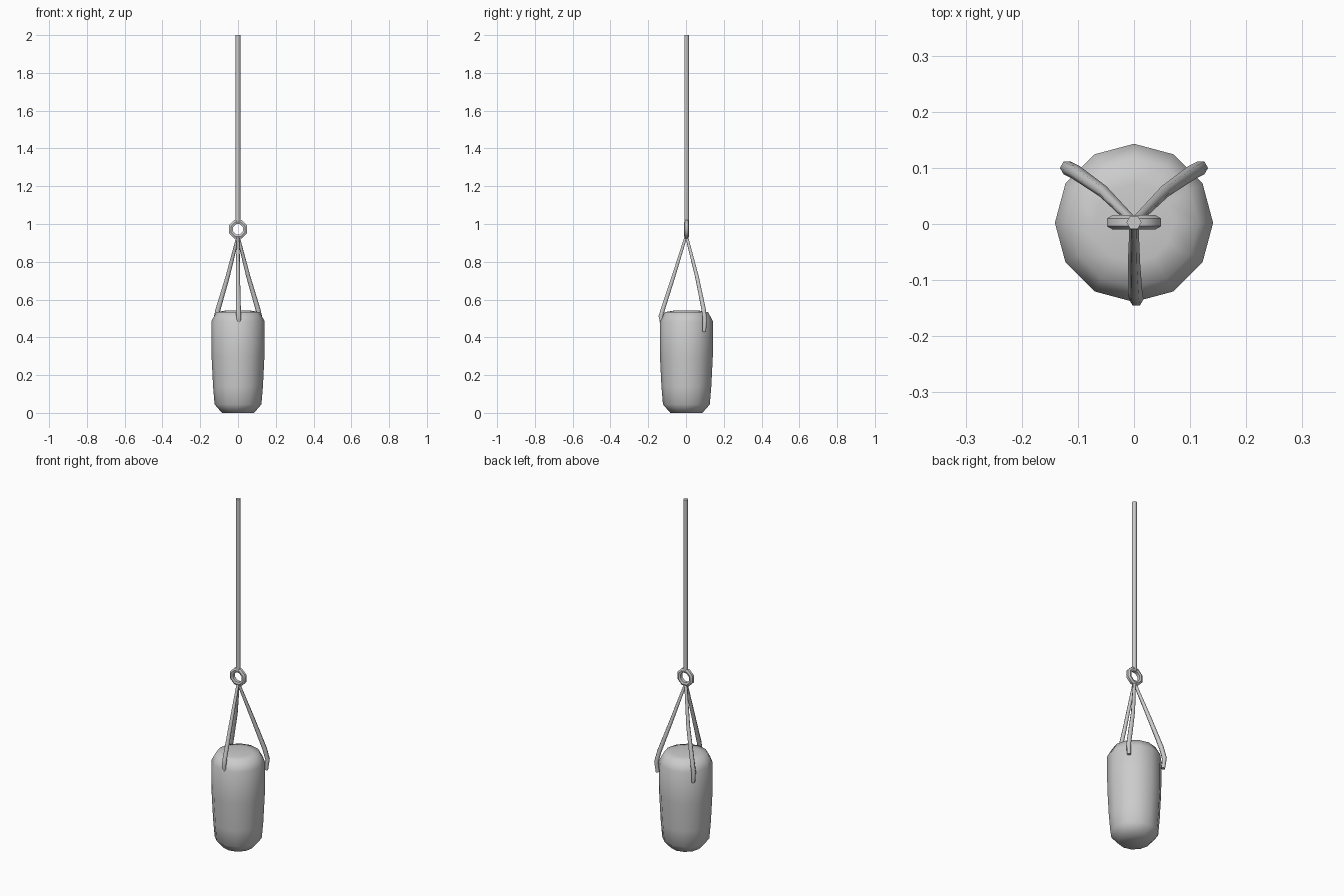
import bpy, bmesh, math
from mathutils import Vector

if "Cube" in bpy.data.objects:
    bpy.data.objects.remove(bpy.data.objects["Cube"])

grey = bpy.data.materials.new("plain grey")
grey.diffuse_color = (0.6, 0.6, 0.6, 1)
grey.use_nodes = True
grey.node_tree.nodes["Principled BSDF"].inputs["Base Color"].default_value = grey.diffuse_color


def finish(name, bm, angle):
    bmesh.ops.recalc_face_normals(bm, faces=bm.faces)
    me = bpy.data.meshes.new(name)
    bm.to_mesh(me)
    bm.free()
    me.materials.append(grey)
    ob = bpy.data.objects.new(name, me)
    bpy.context.collection.objects.link(ob)
    bpy.context.view_layer.objects.active = ob
    ob.select_set(True)
    bpy.ops.object.shade_smooth_by_angle(angle=math.radians(angle))
    ob.select_set(False)
    return ob


def skin(bm, rings, closed=False, caps=True):
    """Join equal-length rings of points into a tube."""
    loops = [[bm.verts.new(p) for p in r] for r in rings]
    n = len(loops[0])
    pairs = list(zip(loops, loops[1:]))
    if closed:
        pairs.append((loops[-1], loops[0]))
    for a, b in pairs:
        for i in range(n):
            bm.faces.new((a[i], a[(i + 1) % n], b[(i + 1) % n], b[i]))
    if caps and not closed:
        bm.faces.new(loops[0])
        bm.faces.new(loops[-1])


def tube(name, path, radii, sides=6):
    """Sweep a polygon along a path with a radius at each point."""
    pts = [Vector(p) for p in path]
    rings = []
    for i, p in enumerate(pts):
        t = (pts[min(i + 1, len(pts) - 1)] - pts[max(i - 1, 0)]).normalized()
        side = t.cross(Vector((0.0, 1.0, 0.02))).normalized()
        up = side.cross(t)
        rings.append([p + radii[i] * (side * math.cos(k * math.tau / sides)
                                      + up * math.sin(k * math.tau / sides))
                      for k in range(sides)])
    bm = bmesh.new()
    skin(bm, rings)
    return finish(name, bm, 65)


# Bag body: twelve-sided lathe with rounded shoulders and a tapered base
profile = [(0.085, 0.003), (0.124, 0.045), (0.132, 0.14), (0.14, 0.30),
           (0.141, 0.485), (0.115, 0.533), (0.07, 0.541)]
bm = bmesh.new()
skin(bm, [[(r * math.cos(k * math.tau / 12), r * math.sin(k * math.tau / 12) + 0.002, z)
           for k in range(12)] for r, z in profile])
bm.verts.ensure_lookup_table()
low = min(v.co.z for v in bm.verts)
for v in bm.verts:
    if v.co.z == low:
        v.co.z = 0
finish("bag_body", bm, 65)

# Ring: octagonal loop facing front
bm = bmesh.new()
rings = []
for k in range(8):
    a = (k + 0.5) * math.tau / 8
    rings.append([(r * math.cos(a), y, 0.972 + r * math.sin(a))
                  for r, y in ((0.029, -0.006), (0.041, -0.01), (0.052, -0.004),
                               (0.052, 0.010), (0.041, 0.016), (0.029, 0.012))])
skin(bm, rings, closed=True)
finish("hanging_ring", bm, 50)

# Long hanging rope
tube("hanging_rope", [(0, 0.003, 1.005), (0, 0.003, 1.5), (0, 0.003, 2.0)], [0.0135] * 3)

# Three straps from the ring to the bag
tube("front_strap", [(0, 0, 0.935), (0, -0.07, 0.71), (0.002, -0.122, 0.55),
                     (0.004, -0.134, 0.51), (0.004, -0.128, 0.482)],
     [0.008, 0.011, 0.013, 0.013, 0.011])
for s, side in ((1, "right"), (-1, "left")):
    tube(side + "_back_strap", [(0, 0.003, 0.935), (s * 0.055, 0.058, 0.72),
                                (s * 0.105, 0.093, 0.55), (s * 0.119, 0.1, 0.49),
                                (s * 0.114, 0.096, 0.43)],
         [0.008, 0.011, 0.013, 0.013, 0.011])
